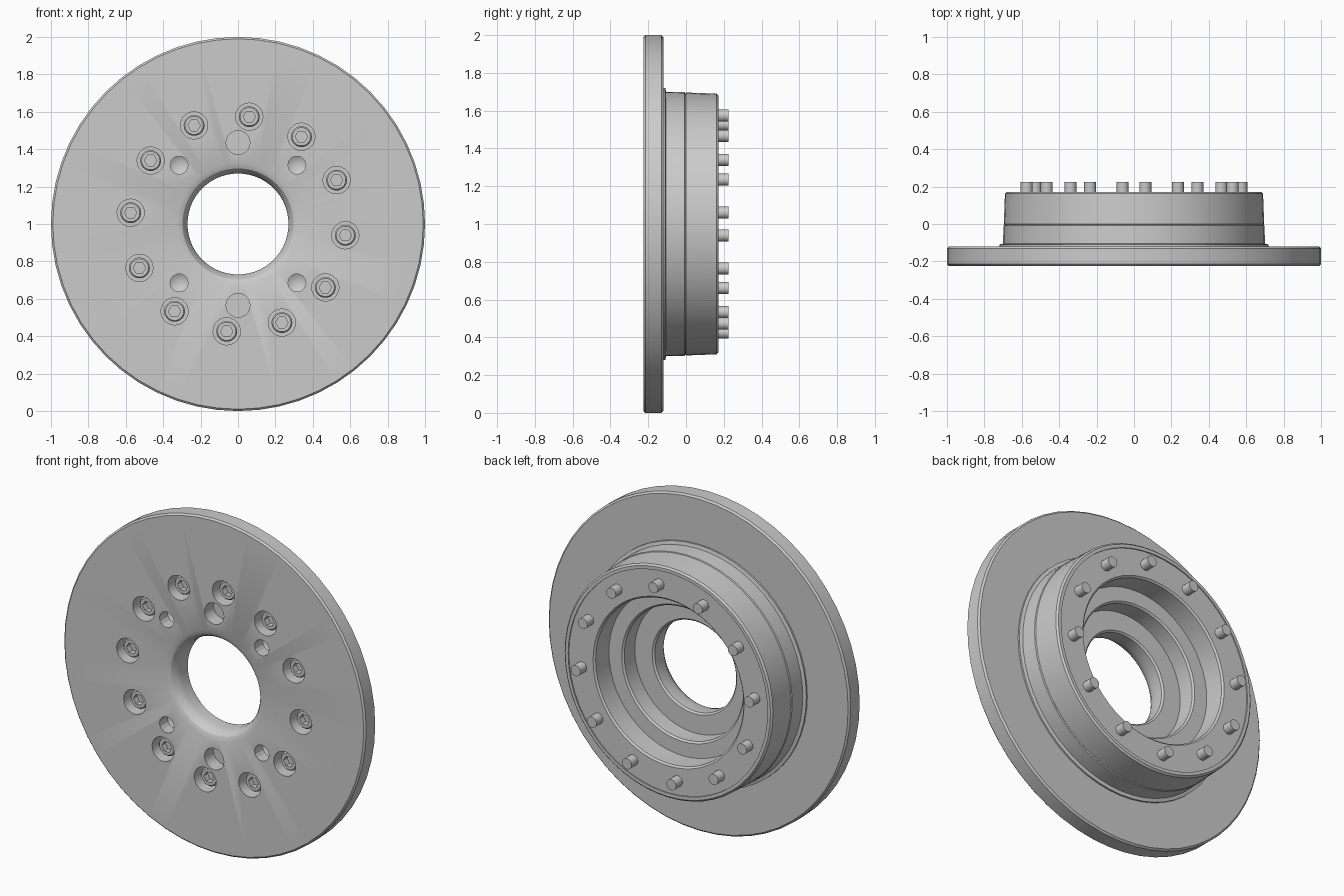
import bpy, bmesh, math
from mathutils import Matrix, Vector

if "Cube" in bpy.data.objects:
    bpy.data.objects.remove(bpy.data.objects["Cube"])

CENTER = Vector((0, 0, 1))


def lathe(bm, profile, segments, x=0, z=0, closed=False):
    """Spin (radius, y) points around an axis parallel to y."""
    rings = []
    for r, y in profile:
        if r == 0:
            rings.append([bm.verts.new((x, y, z))])
        else:
            rings.append([bm.verts.new((x + r * math.cos(2 * math.pi * i / segments), y,
                                        z + r * math.sin(2 * math.pi * i / segments)))
                          for i in range(segments)])
    pairs = list(zip(rings, rings[1:]))
    if closed:
        pairs.append((rings[-1], rings[0]))
    for a, b in pairs:
        for i in range(segments):
            j = (i + 1) % segments
            if len(a) == 1:
                bm.faces.new((a[0], b[j], b[i]))
            elif len(b) == 1:
                bm.faces.new((a[i], a[j], b[0]))
            else:
                bm.faces.new((a[i], a[j], b[j], b[i]))


def finish(name, bm, location=CENTER):
    bmesh.ops.recalc_face_normals(bm, faces=bm.faces)
    mesh = bpy.data.meshes.new(name)
    bm.to_mesh(mesh)
    bm.free()
    obj = bpy.data.objects.new(name, mesh)
    obj.location = location
    bpy.context.collection.objects.link(obj)
    return obj


def activate(obj):
    bpy.ops.object.select_all(action='DESELECT')
    obj.select_set(True)
    bpy.context.view_layer.objects.active = obj


def cut_and_shade(obj, cutter):
    cutter.hide_render = True
    mod = obj.modifiers.new("holes", 'BOOLEAN')
    mod.operation = 'DIFFERENCE'
    mod.solver = 'EXACT'
    mod.object = cutter
    activate(obj)
    bpy.ops.object.modifier_apply(modifier=mod.name)
    bpy.data.objects.remove(cutter)
    bpy.ops.object.shade_smooth_by_angle(angle=math.radians(25))


# Disc, hub and stepped bore as one closed section
section = [
    (0.325, -0.225), (0.99, -0.225), (1.0, -0.215), (1.0, -0.13), (0.99, -0.12),
    (0.72, -0.12), (0.72, -0.11), (0.70, -0.105),
    (0.698, -0.008), (0.692, -0.004), (0.696, 0.0), (0.69, 0.162), (0.68, 0.172),
    (0.66, 0.172), (0.66, 0.165), (0.50, 0.165), (0.49, 0.155), (0.49, 0.03),
    (0.405, 0.03), (0.395, 0.02), (0.395, -0.08), (0.28, -0.08), (0.27, -0.09),
    (0.27, -0.155), (0.278, -0.185), (0.297, -0.212),
]
bm = bmesh.new()
lathe(bm, section, 56, closed=True)
disc_hub = finish("disc_hub", bm)

# Recesses in the front face
bolt_spots = [(0.577 * math.cos(a), 0.577 * math.sin(a))
              for a in (math.radians(84 + 30 * i) for i in range(12))]
bm = bmesh.new()
for x, z in bolt_spots:
    lathe(bm, [(0, -0.3), (0.073, -0.3), (0.073, -0.12), (0, -0.12)], 20, x, z)
for s in (-1, 1):
    lathe(bm, [(0, -0.3), (0.064, -0.3), (0.064, -0.14), (0, -0.14)], 20, 0, s * 0.435)
    for t in (-1, 1):
        lathe(bm, [(0, -0.3), (0.048, -0.3), (0.048, -0.15), (0, -0.122)],
              14, s * 0.315, t * 0.315)
cut_and_shade(disc_hub, finish("recess_cutter", bm))

# Socket head bolt
bm = bmesh.new()
lathe(bm, [(0, -0.19), (0.049, -0.19), (0.056, -0.182), (0.056, -0.118),
           (0.032, -0.118), (0.032, 0.225), (0, 0.225)], 18)
bolt = finish("bolt", bm)
bm = bmesh.new()
lathe(bm, [(0, -0.25), (0.033, -0.25), (0.033, -0.155), (0, -0.155)], 6)
cut_and_shade(bolt, finish("hex_cutter", bm))

# Bolt circle
for i, (x, z) in enumerate(bolt_spots):
    if i == 0:
        copy = bolt
    else:
        copy = bolt.copy()
        bpy.context.collection.objects.link(copy)
    copy.name = "bolt_%02d" % (i + 1)
    copy.location = CENTER + Vector((x, 0, z))
